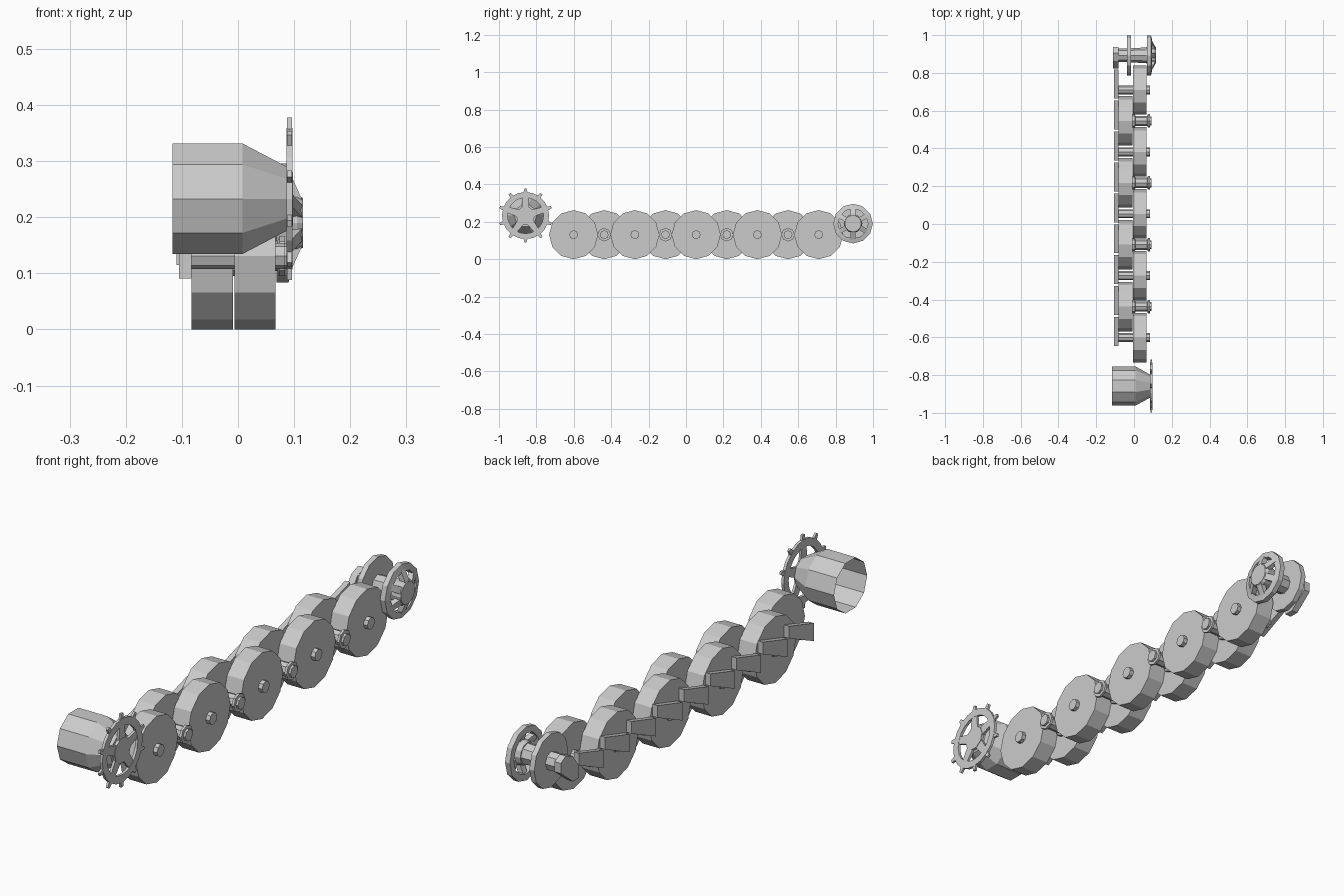
import bpy, bmesh
from math import sin, cos, pi

if "Cube" in bpy.data.objects:
    bpy.data.objects.remove(bpy.data.objects["Cube"])


def finish(name, bm):
    bmesh.ops.recalc_face_normals(bm, faces=bm.faces)
    me = bpy.data.meshes.new(name)
    bm.to_mesh(me)
    bm.free()
    ob = bpy.data.objects.new(name, me)
    bpy.context.collection.objects.link(ob)
    return ob


def lathe(name, y, z, profile, n, caps=(True, True), closed=False, phase=0.0):
    """Revolve (x, radius) points around an axle parallel to x."""
    bm = bmesh.new()
    rings = [[bm.verts.new((x, y + r * cos(phase + 2 * pi * i / n), z + r * sin(phase + 2 * pi * i / n)))
              for i in range(n)] for x, r in profile]
    pairs = list(zip(rings, rings[1:]))
    if closed:
        pairs.append((rings[-1], rings[0]))
    for a, b in pairs:
        for i in range(n):
            j = (i + 1) % n
            bm.faces.new((a[i], a[j], b[j], b[i]))
    if not closed:
        if caps[0]:
            bm.faces.new(rings[0])
        if caps[1]:
            bm.faces.new(rings[-1])
    return finish(name, bm)


def plate(name, pts, x0, x1):
    """Extrude a (y, z) outline from x0 to x1."""
    bm = bmesh.new()
    f = bm.faces.new([bm.verts.new((x0, y, z)) for y, z in pts])
    ext = bmesh.ops.extrude_face_region(bm, geom=[f])
    moved = [g for g in ext["geom"] if isinstance(g, bmesh.types.BMVert)]
    bmesh.ops.translate(bm, verts=moved, vec=(x1 - x0, 0, 0))
    return finish(name, bm)


def radial_bars(name, y, z, count, phase, inner, outer):
    """Bars around an axle; inner/outer = (radius, half_width, x0, x1)."""
    bm = bmesh.new()
    for k in range(count):
        a = phase + 2 * pi * k / count
        ends = []
        for r, w, x0, x1 in (inner, outer):
            ends.append([bm.verts.new((x, y + r * cos(a) - s * w * sin(a), z + r * sin(a) + s * w * cos(a)))
                         for x, s in ((x0, -1), (x1, -1), (x1, 1), (x0, 1))])
        p, q = ends
        bm.faces.new(p)
        bm.faces.new(q)
        for i in range(4):
            j = (i + 1) % 4
            bm.faces.new((p[i], p[j], q[j], q[i]))
    return finish(name, bm)


WHEEL_Z, WHEEL_R, AXLE_R = 0.131, 0.131, 0.0235
FIRST, STEP = -0.601, 0.1638

# Interleaved road wheels, axles and swing arms
for k in range(9):
    y = FIRST + STEP * k
    if k % 2 == 0:
        lathe("outer_road_wheel", y, WHEEL_Z, [(-0.006, WHEEL_R), (0.067, WHEEL_R)], 12)
        lathe("outer_wheel_axle", y, WHEEL_Z, [(-0.09, AXLE_R), (0.084, AXLE_R)], 8)
    else:
        lathe("inner_road_wheel", y, WHEEL_Z, [(-0.083, WHEEL_R), (-0.009, WHEEL_R)], 12)
        lathe("inner_wheel_hub", y, WHEEL_Z,
              [(-0.09, 0.027), (-0.009, 0.036), (0.004, 0.036), (0.008, 0.027), (0.070, 0.027),
               (0.074, 0.036), (0.084, 0.036), (0.084, AXLE_R), (0.093, AXLE_R)], 8)
    plate("swing_arm", [(y - 0.045, 0.091), (y + 0.108, 0.16), (y + 0.108, 0.208), (y - 0.045, 0.162)],
          -0.105, -0.083)

# Drive sprocket: open drum tapering to a toothed, spoked ring
SY, SZ = -0.858, 0.233
lathe("drive_drum", SY, SZ, [(-0.117, 0.1035), (0.008, 0.1035), (0.087, 0.06)], 10, caps=(False, True))
lathe("sprocket_ring", SY, SZ, [(0.086, 0.096), (0.086, 0.126), (0.097, 0.126), (0.097, 0.096)], 20, closed=True)
lathe("sprocket_hub", SY, SZ, [(0.08, 0.05), (0.098, 0.05)], 10)
radial_bars("sprocket_spokes", SY, SZ, 5, pi / 2, (0.045, 0.02, 0.086, 0.096), (0.102, 0.015, 0.086, 0.096))
radial_bars("sprocket_teeth", SY, SZ, 10, pi / 2, (0.12, 0.011, 0.087, 0.096), (0.145, 0.006, 0.087, 0.096))

# Rear idler: solid inner disc, spoked outer disc, axle
IY, IZ = 0.893, 0.19
lathe("idler_inner_disc", IY, IZ, [(-0.037, 0.106), (-0.016, 0.106)], 12)
lathe("idler_outer_rim", IY, IZ, [(0.069, 0.08), (0.069, 0.106), (0.09, 0.106), (0.096, 0.08)], 12, closed=True)
lathe("idler_hub", IY, IZ, [(0.066, 0.045), (0.105, 0.05), (0.116, 0.044)], 12)
radial_bars("idler_spokes", IY, IZ, 6, pi / 6, (0.042, 0.013, 0.09, 0.114), (0.086, 0.013, 0.074, 0.094))
lathe("idler_axle", IY, IZ, [(-0.108, 0.036), (-0.04, 0.036), (0.07, 0.042)], 8)

# Crank arm holding the idler
plate("idler_crank", [(0.822, 0.115), (0.862, 0.115), (0.937, 0.175), (0.937, 0.215), (0.905, 0.232), (0.862, 0.215),
                      (0.822, 0.16)], -0.11, -0.083)
